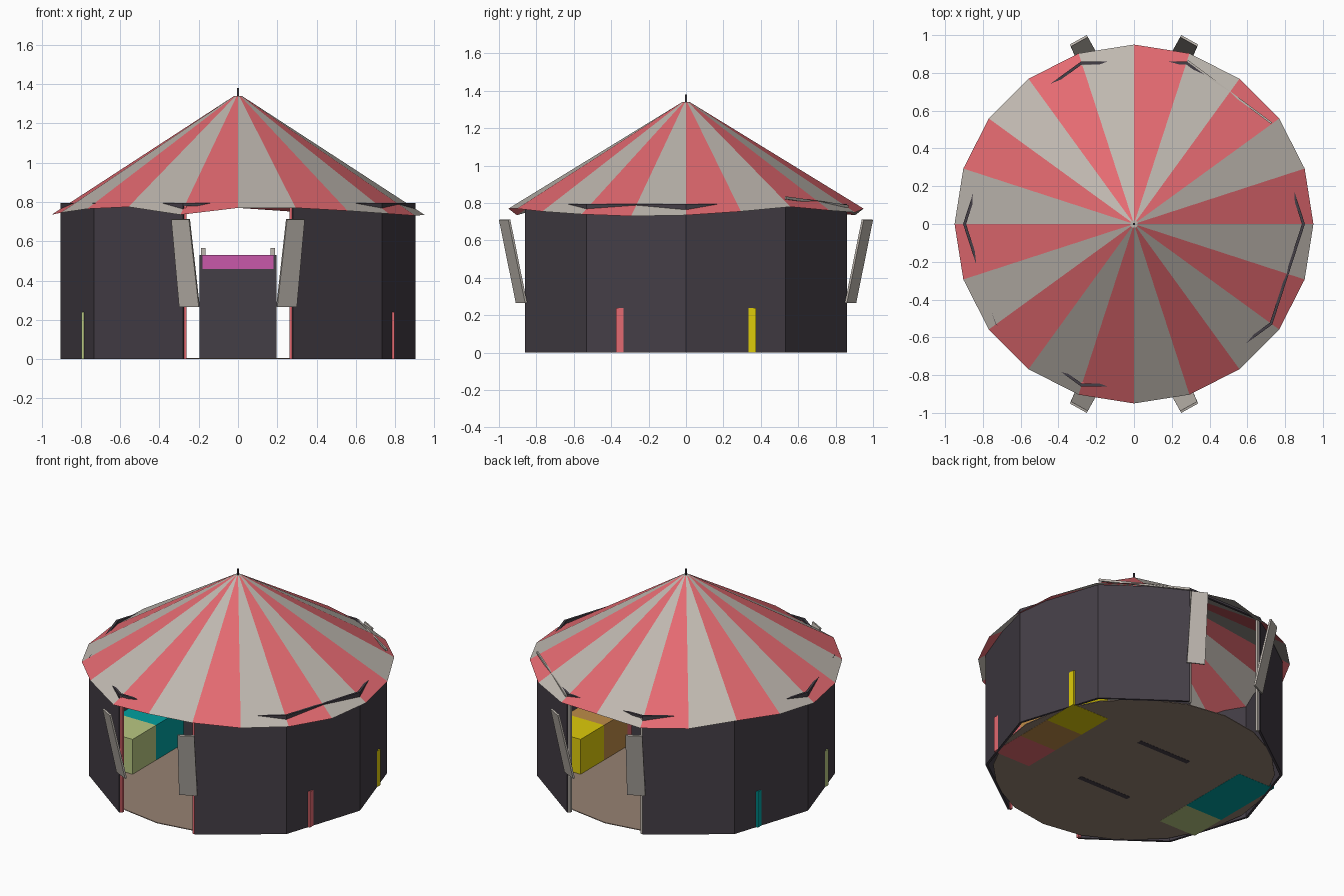
import bpy, bmesh
from math import sin, cos, radians
from mathutils import Vector

cube = bpy.data.objects.get("Cube")
if cube:
    bpy.data.objects.remove(cube, do_unlink=True)


def material(name, r, g, b):
    def lin(c):
        c /= 255
        return c / 12.92 if c < 0.04 else ((c + 0.055) / 1.055) ** 2.4
    m = bpy.data.materials.new(name)
    m.use_nodes = True
    col = (lin(r), lin(g), lin(b), 1)
    m.diffuse_color = col
    m.node_tree.nodes["Principled BSDF"].inputs["Base Color"].default_value = col
    return m


red = material("canvas red", 228, 106, 113)
grey = material("canvas grey", 190, 183, 175)
dark = material("wall charcoal", 68, 62, 70)
floor_mat = material("floor brown", 150, 130, 115)
magenta = material("magenta", 200, 88, 170)
teal = material("teal", 0, 160, 160)
yellow = material("yellow", 222, 203, 10)
orange = material("orange", 190, 140, 72)
green = material("pale green", 185, 200, 130)


def make(name, verts, faces, mats, thickness=0):
    me = bpy.data.meshes.new(name)
    me.from_pydata([tuple(v) for v in verts], [], faces)
    for m in mats:
        me.materials.append(m)
    ob = bpy.data.objects.new(name, me)
    bpy.context.collection.objects.link(ob)
    if thickness:
        mod = ob.modifiers.new("thickness", "SOLIDIFY")
        mod.thickness = thickness
        mod.offset = -1
    return ob


def box(name, x, y, z, mat):
    """Box spanning the given (low, high) pairs."""
    bm = bmesh.new()
    bmesh.ops.create_cube(bm, size=1)
    for v in bm.verts:
        v.co = [lo + (c + 0.5) * (hi - lo) for c, (lo, hi) in zip(v.co, (x, y, z))]
    me = bpy.data.meshes.new(name)
    bm.to_mesh(me)
    bm.free()
    me.materials.append(mat)
    ob = bpy.data.objects.new(name, me)
    bpy.context.collection.objects.link(ob)
    return ob


def polar(r, deg, z):
    return Vector((r * cos(radians(deg)), r * sin(radians(deg)), z))


# striped roof with an uneven rim
rim = [.735, .755, .78, .76, .75, .77, .735, .75, .78, .76,
       .735, .745, .765, .775, .735, .77, .77, .755, .74, .73]
n = len(rim)
verts = [polar(0.95, 18 * i, z) for i, z in enumerate(rim)]
verts += [polar(0.02, 18 * i, 1.34) for i in range(n)]
faces = [(i, (i + 1) % n, n + (i + 1) % n, n + i) for i in range(n)]
faces.append(tuple(range(n, 2 * n)))
roof = make("roof", verts, faces, [red, grey])
for p in roof.data.polygons:
    p.material_index = 1 if p.index == n else p.index % 2

# mast tip
box("mast_tip", (-0.005, 0.005), (-0.005, 0.005), (1.33, 1.38), dark)


# ten-sided wall, open at front and back, with lintels over the openings
def wall_ring(name, sides, z0, z1):
    v, f = [], []
    for i in sides:
        k = len(v)
        v += [polar(0.905, 36 * i, z0), polar(0.905, 36 * i + 36, z0),
              polar(0.905, 36 * i + 36, z1), polar(0.905, 36 * i, z1)]
        f.append((k, k + 1, k + 2, k + 3))
    return make(name, v, f, [dark], 0.015)


wall_ring("walls", [0, 1, 3, 4, 5, 6, 8, 9], 0, 0.795)
wall_ring("lintels", [2, 7], 0.78, 0.795)

# loose rail on the back left edge of the roof
a, b = Vector((0.28, 0.86, 0.775)), Vector((0.725, 0.53, 0.82))
up = Vector((0, 0, 0.015))
make("loose_rail", [a, b, b + up, a + up], [(0, 1, 2, 3)], [grey], 0.01)

# floor disc
verts = [polar(0.858, 18 * i, z) for z in (0.001, 0.006) for i in range(n)]
faces = [tuple(reversed(range(n))), tuple(range(n, 2 * n))]
faces += [(i, (i + 1) % n, n + (i + 1) % n, n + i) for i in range(n)]
make("floor", verts, faces, [floor_mat])

# tied-back door flaps and the door posts
for sy, end in ((-1, "front"), (1, "back")):
    for sx, side in ((-1, "right"), (1, "left")):
        pts = [(0.30, 0.86, 0.265), (0.20, 0.91, 0.265),
               (0.25, 1.0, 0.71), (0.34, 0.95, 0.71)]
        quad = [(0, 1, 2, 3)] if sx * sy > 0 else [(3, 2, 1, 0)]
        make(f"{end}_{side}_flap", [(sx * x, sy * y, z) for x, y, z in pts],
             quad, [grey], 0.012)
        box(f"{end}_{side}_post", sorted((sx * 0.262, sx * 0.279)),
            sorted((sy * 0.835, sy * 0.855)), (0, 0.78), red if sy < 0 else grey)

# row of three booths along each side
rows = {1: (red, orange, yellow), -1: (green, teal, teal)}
for sx, mats in rows.items():
    for i, m in enumerate(mats):
        y0 = -0.375 + 0.25 * i
        box(f"{'left' if sx > 0 else 'right'}_booth_{i + 1}",
            sorted((sx * 0.52, sx * 0.796)), (y0, y0 + 0.25), (0, 0.24), m)

# two screens in the middle, each with a coloured band and two pegs
for sy, end in ((-1, "front"), (1, "back")):
    box(f"{end}_screen", (-0.195, 0.195), sorted((sy * 0.265, sy * 0.3)), (0, 0.53), dark)
    box(f"{end}_screen_band", (-0.18, 0.18), sorted((sy * 0.3, sy * 0.307)),
        (0.46, 0.53), magenta)
    for sx in (-1, 1):
        box(f"{end}_screen_peg", sorted((sx * 0.165, sx * 0.188)),
            sorted((sy * 0.272, sy * 0.293)), (0.52, 0.565), grey)
